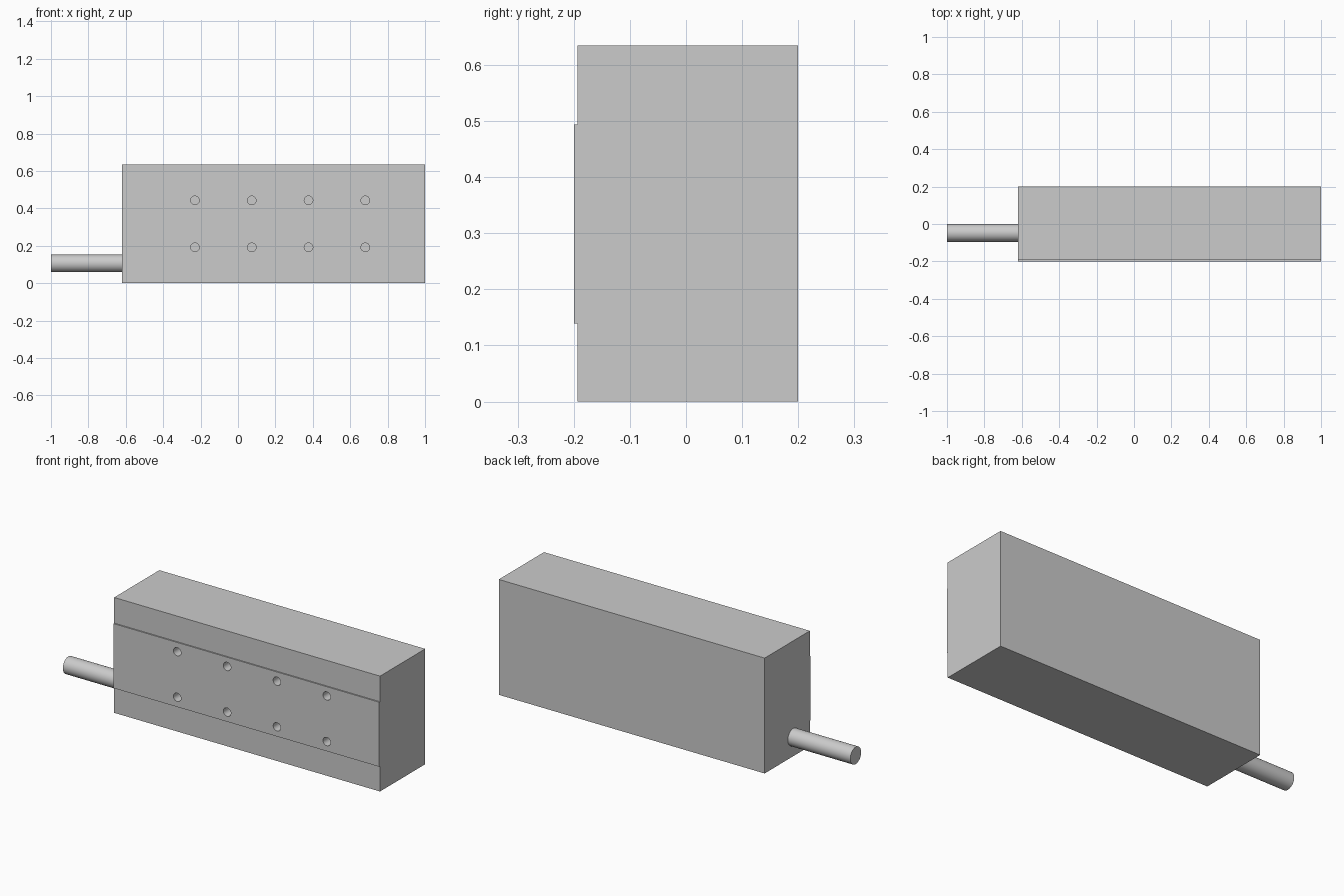
import bpy, bmesh, math
from mathutils import Matrix

if "Cube" in bpy.data.objects:
    bpy.data.objects.remove(bpy.data.objects["Cube"])

X0, X1 = -0.619, 1.0


def new_object(name, bm):
    bmesh.ops.recalc_face_normals(bm, faces=bm.faces)
    mesh = bpy.data.meshes.new(name)
    bm.to_mesh(mesh)
    bm.free()
    obj = bpy.data.objects.new(name, mesh)
    bpy.context.collection.objects.link(obj)
    return obj


def add_cylinder(bm, centre, radius, depth, axis, sides):
    turn = Matrix.Rotation(math.pi / 2, 4, axis)
    bmesh.ops.create_cone(bm, cap_ends=True, segments=sides, radius1=radius,
                          radius2=radius, depth=depth,
                          matrix=Matrix.Translation(centre) @ turn)


def smooth(obj):
    bpy.ops.object.select_all(action='DESELECT')
    obj.select_set(True)
    bpy.context.view_layer.objects.active = obj
    bpy.ops.object.shade_smooth_by_angle(angle=math.radians(30))


# Housing: side profile with a shallow raised pad, extruded along x
front, pad, back, top = -0.193, -0.2, 0.2, 0.635
profile = [(front, 0), (back, 0), (back, top), (front, top),
           (front, 0.494), (pad, 0.494), (pad, 0.139), (front, 0.139)]
bm = bmesh.new()
face = bm.faces.new([bm.verts.new((X0, y, z)) for y, z in profile])
ext = bmesh.ops.extrude_face_region(bm, geom=[face])
bmesh.ops.translate(bm, vec=(X1 - X0, 0, 0),
                    verts=[v for v in ext["geom"] if isinstance(v, bmesh.types.BMVert)])
housing = new_object("housing", bm)

# Blind mounting holes: two rows of four on the pad
hole_depth = 0.06
bm = bmesh.new()
for i in range(4):
    for z in (0.192, 0.443):
        add_cylinder(bm, (-0.23 + i * 0.3035, pad, z), 0.023, 2 * hole_depth, 'X', 32)
cutter = new_object("hole_cutter", bm)
cutter.hide_render = True

cut = housing.modifiers.new("holes", 'BOOLEAN')
cut.operation = 'DIFFERENCE'
cut.solver = 'EXACT'
cut.object = cutter
bpy.context.view_layer.objects.active = housing
bpy.ops.object.modifier_apply(modifier=cut.name)
bpy.data.objects.remove(cutter, do_unlink=True)
smooth(housing)

# Cable stub leaving the left end
bm = bmesh.new()
add_cylinder(bm, ((X0 - 1) / 2, -0.048, 0.106), 0.047, X0 + 1, 'Y', 48)
smooth(new_object("cable", bm))
